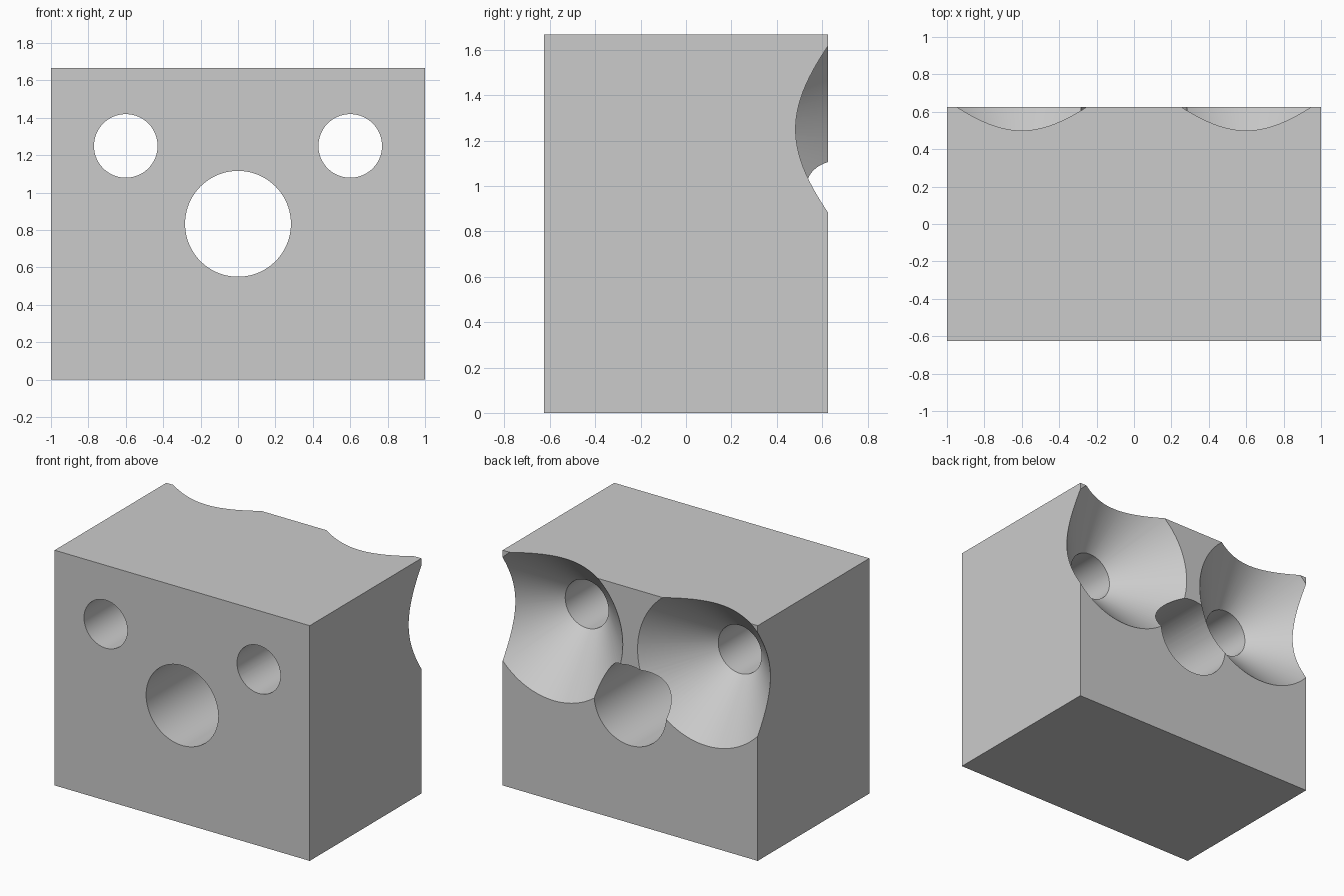
import bpy, bmesh, math

old = bpy.data.objects.get("Cube")
if old:
    bpy.data.objects.remove(old, do_unlink=True)

WIDTH, DEPTH, HEIGHT = 2.0, 1.25, 1.667
BACK = DEPTH / 2
SEGMENTS = 96

grey = bpy.data.materials.new("plain_grey")
grey.use_nodes = True
colour = (0.6, 0.6, 0.6, 1)
grey.diffuse_color = colour
grey.node_tree.nodes["Principled BSDF"].inputs["Base Color"].default_value = colour


def add_object(name, bm):
    bmesh.ops.recalc_face_normals(bm, faces=bm.faces)
    mesh = bpy.data.meshes.new(name)
    bm.to_mesh(mesh)
    bm.free()
    mesh.materials.append(grey)
    obj = bpy.data.objects.new(name, mesh)
    bpy.context.collection.objects.link(obj)
    return obj


def turned_cutter(name, x, z, profile):
    """Solid turned round the y direction; profile is a list of (radius, y)."""
    bm = bmesh.new()
    rings = []
    for radius, y in profile:
        angles = [math.tau * i / SEGMENTS for i in range(SEGMENTS)]
        rings.append([bm.verts.new((x + radius * math.cos(a), y, z + radius * math.sin(a)))
                      for a in angles])
    for low, high in zip(rings, rings[1:]):
        for i in range(SEGMENTS):
            j = (i + 1) % SEGMENTS
            bm.faces.new((low[i], low[j], high[j], high[i]))
    bm.faces.new(rings[0])
    bm.faces.new(rings[-1])
    obj = add_object(name, bm)
    obj.hide_render = True
    return obj


# Solid block
bm = bmesh.new()
bmesh.ops.create_cube(bm, size=1)
bmesh.ops.scale(bm, vec=(WIDTH, DEPTH, HEIGHT), verts=bm.verts)
bmesh.ops.translate(bm, vec=(0, 0, HEIGHT / 2), verts=bm.verts)
block = add_object("drilled_block", bm)

# Centre bore, and two small bores that flare at 45 degrees towards the back
apex, small, over = 0.083, 0.17, BACK + 0.1
flared = [(small, -over), (small, apex + small), (over - apex, over)]
cutters = [turned_cutter("centre_bore_cutter", 0, HEIGHT / 2, [(0.283, -over), (0.283, over)])]
for side, x in (("left", 0.6), ("right", -0.6)):
    cutters.append(turned_cutter(side + "_flared_bore_cutter", x, 1.25, flared))

bpy.ops.object.select_all(action="DESELECT")
block.select_set(True)
bpy.context.view_layer.objects.active = block
for cutter in cutters:
    cut = block.modifiers.new(cutter.name, "BOOLEAN")
    cut.operation = "DIFFERENCE"
    cut.solver = "EXACT"
    cut.object = cutter
    bpy.ops.object.modifier_apply(modifier=cut.name)
    bpy.data.objects.remove(cutter, do_unlink=True)

# Smooth bores with crisp rims
bpy.ops.object.shade_smooth_by_angle(angle=math.radians(25))
